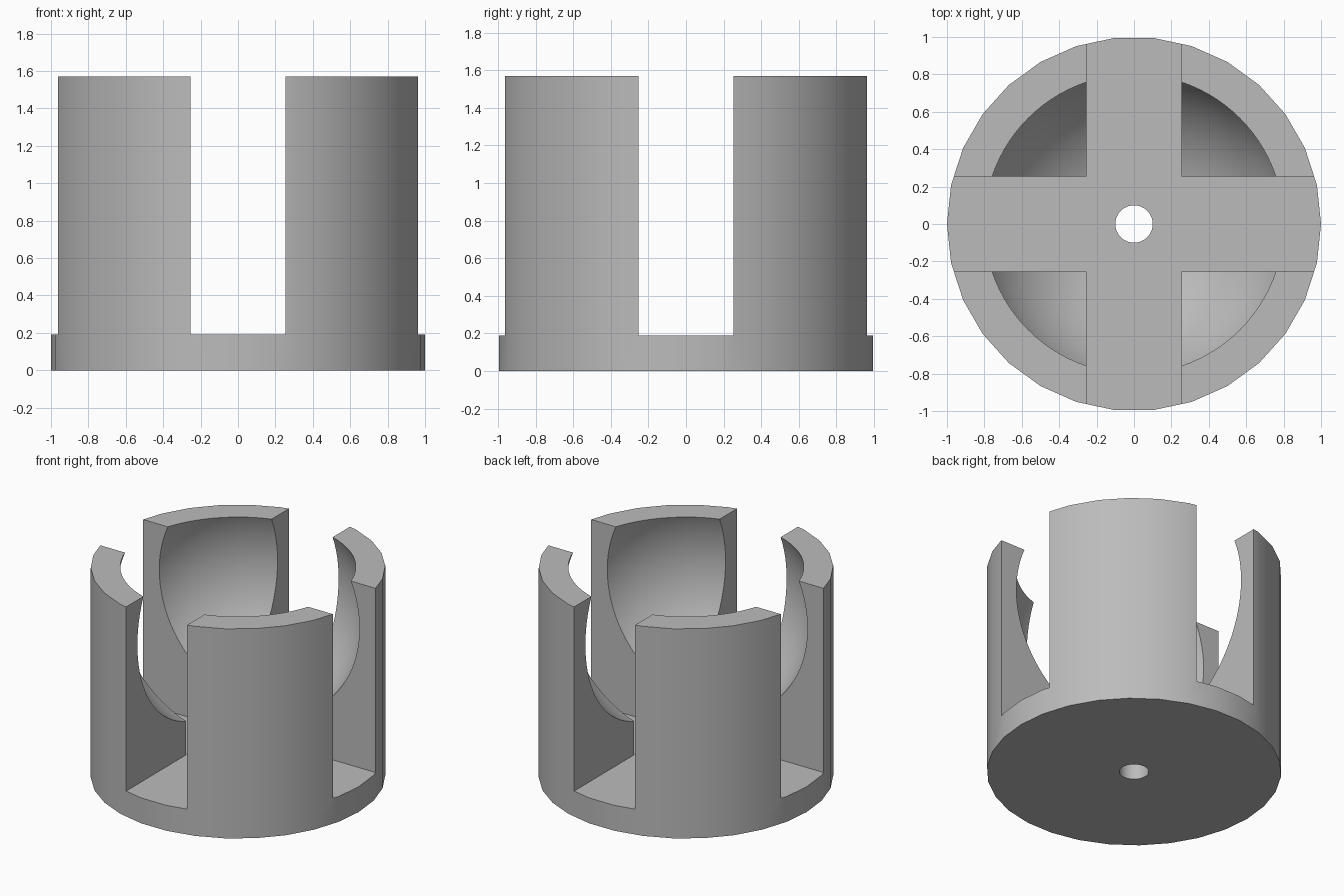
import bpy
import bmesh
from math import radians

HEIGHT = 1.57
FLOOR = 0.19        # height of the slot floor
SLOT = 0.253        # half width of each slot
CAVITY_R = 0.868
CAVITY_Z = 1.233

if "Cube" in bpy.data.objects:
    bpy.data.objects.remove(bpy.data.objects["Cube"], do_unlink=True)


def cylinder(name, radius, bottom, top, sides):
    bpy.ops.mesh.primitive_cylinder_add(
        vertices=sides, radius=radius, depth=top - bottom,
        location=(0, 0, (top + bottom) / 2), rotation=(0, 0, radians(90)))
    obj = bpy.context.object
    obj.name = name
    bpy.ops.object.transform_apply(location=True, rotation=True, scale=True)
    return obj


def cross_prism(name, half_width, reach, bottom, top):
    """Plus-shaped prism: one arm's corners turned through four quarters."""
    bm = bmesh.new()
    corners = []
    arm = [(reach, -half_width), (reach, half_width), (half_width, half_width)]
    for _ in range(4):
        corners += [bm.verts.new((x, y, bottom)) for x, y in arm]
        arm = [(-y, x) for x, y in arm]
    face = bm.faces.new(corners)
    walls = bmesh.ops.extrude_face_region(bm, geom=[face])
    raised = [g for g in walls["geom"] if isinstance(g, bmesh.types.BMVert)]
    bmesh.ops.translate(bm, verts=raised, vec=(0, 0, top - bottom))
    bmesh.ops.recalc_face_normals(bm, faces=bm.faces)
    mesh = bpy.data.meshes.new(name)
    bm.to_mesh(mesh)
    bm.free()
    obj = bpy.data.objects.new(name, mesh)
    bpy.context.collection.objects.link(obj)
    return obj


def cut(target, cutter):
    cutter.hide_render = True
    mod = target.modifiers.new(cutter.name, "BOOLEAN")
    mod.operation = "DIFFERENCE"
    mod.solver = "EXACT"
    mod.object = cutter
    bpy.ops.object.select_all(action="DESELECT")
    bpy.context.view_layer.objects.active = target
    target.select_set(True)
    bpy.ops.object.modifier_apply(modifier=mod.name)
    bpy.data.objects.remove(cutter, do_unlink=True)


# Faceted round body
body = cylinder("socket_body", 1.0, 0, HEIGHT, 30)

# Ball-shaped cavity
bpy.ops.mesh.primitive_uv_sphere_add(
    segments=96, ring_count=48, radius=CAVITY_R, location=(0, 0, CAVITY_Z))
cavity = bpy.context.object
cavity.name = "cavity_cutter"
cut(body, cavity)

# Crossed slots that leave four claws
cut(body, cross_prism("slot_cutter", SLOT, 1.2, FLOOR, HEIGHT + 0.2))

# Centre hole through the base
cut(body, cylinder("hole_cutter", 0.1, -0.1, FLOOR + 0.1, 48))

# Single grey material
grey = bpy.data.materials.new("plain_grey")
grey.use_nodes = True
colour = (0.5, 0.5, 0.5, 1)
grey.diffuse_color = colour
grey.node_tree.nodes["Principled BSDF"].inputs["Base Color"].default_value = colour
body.data.materials.clear()
body.data.materials.append(grey)
for poly in body.data.polygons:
    poly.material_index = 0

bpy.ops.object.select_all(action="DESELECT")
body.select_set(True)
bpy.context.view_layer.objects.active = body
bpy.ops.object.shade_smooth_by_angle(angle=radians(30))
